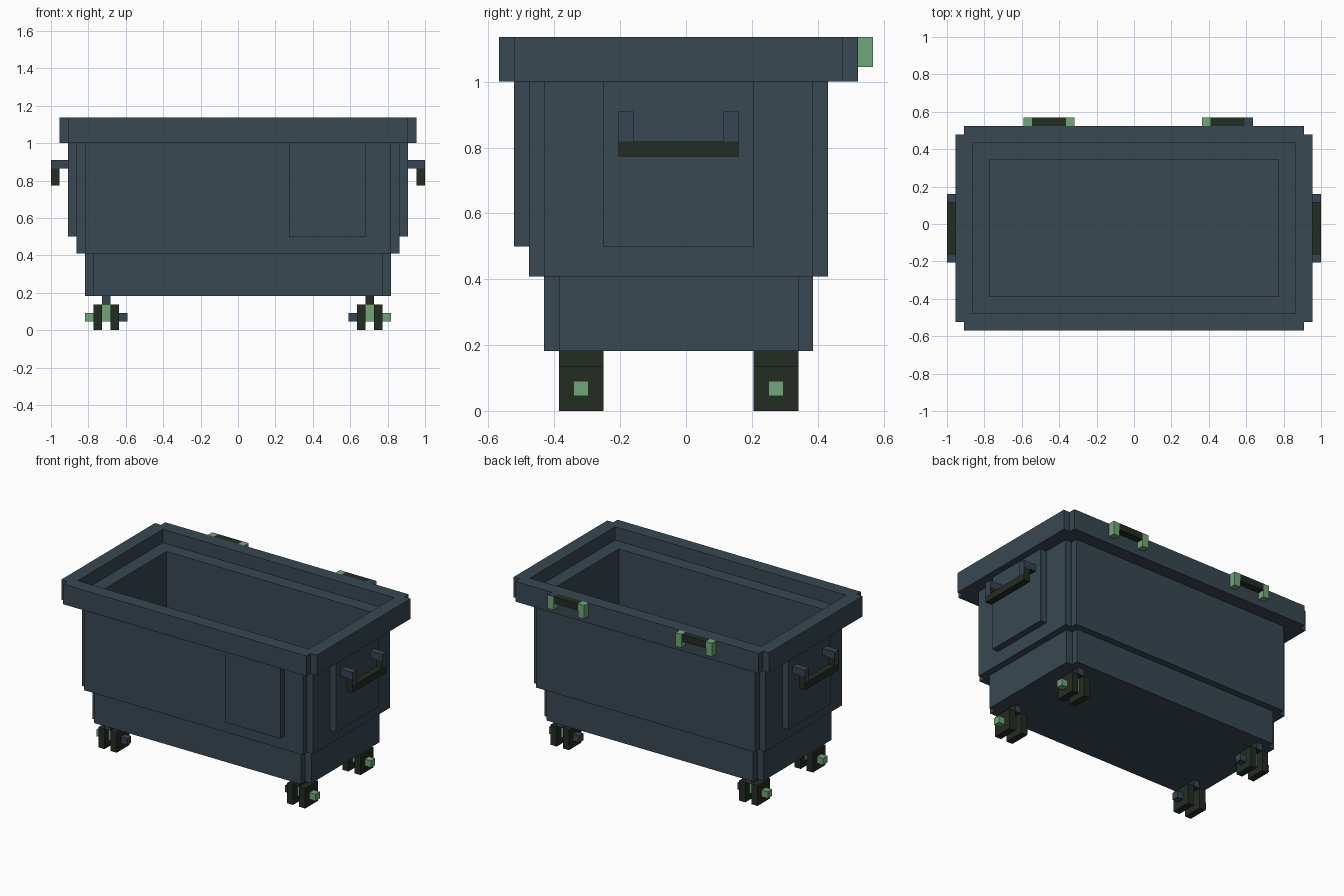
import bpy, bmesh

if "Cube" in bpy.data.objects:
    bpy.data.objects.remove(bpy.data.objects["Cube"])

U = 1 / 22  # one block of the blocky grid


def material(name, rgb):
    m = bpy.data.materials.new(name)
    m.diffuse_color = (*rgb, 1)
    m.use_nodes = True
    m.node_tree.nodes["Principled BSDF"].inputs["Base Color"].default_value = m.diffuse_color
    return m


SLATE = material("slate", (0.040, 0.065, 0.083))
STEEL = material("blue_slate", (0.037, 0.058, 0.086))
DARK = material("dark_olive", (0.0170, 0.0255, 0.0160))
GREEN = material("soft_green", (0.165, 0.380, 0.193))


def finish(name, bm, mats, rule=None):
    bmesh.ops.recalc_face_normals(bm, faces=bm.faces)
    bm.normal_update()
    if rule:
        for f in bm.faces:
            f.material_index = 1 if rule(f.normal) else 0
    me = bpy.data.meshes.new(name)
    bm.to_mesh(me)
    bm.free()
    for m in mats:
        me.materials.append(m)
    ob = bpy.data.objects.new(name, me)
    bpy.context.collection.objects.link(ob)
    return ob


def box(name, x, y, z, mats, rule=None):
    """Block between grid limits; faces where rule(normal) holds get the second colour."""
    bm = bmesh.new()
    for v in bmesh.ops.create_cube(bm, size=1)["verts"]:
        v.co = [U * ((a + b) / 2 + c * abs(b - a)) for c, (a, b) in zip(v.co, (x, y, z))]
    return finish(name, bm, mats, rule)


def ring(bm, hx, hy, notch, z):
    """Rectangle outline with square-notched corners (bin is centred on y = -0.5)."""
    pts = []
    for sx, sy in ((1, -1), (1, 1), (-1, 1), (-1, -1)):
        corner = [(hx - notch, hy), (hx - notch, hy - notch), (hx, hy - notch)]
        if sx * sy > 0:
            corner.reverse()
        pts += [(sx * px, sy * py - 0.5) for px, py in corner]
    return [bm.verts.new((px * U, py * U, z * U)) for px, py in pts]


# Bin shell: stepped outside, rim, inner ledge and cavity in one closed skin
bm = bmesh.new()
sections = [(18, 9, 1, 4), (18, 9, 1, 9), (19, 10, 1, 9), (19, 10, 1, 22),
            (21, 12, 1, 22), (21, 12, 1, 25), (19, 10, 0, 25), (19, 10, 0, 23),
            (17, 8, 0, 23), (17, 8, 0, 5)]
rings = [ring(bm, *s) for s in sections]
for a, b in zip(rings, rings[1:]):
    for i in range(12):
        j = (i + 1) % 12
        bm.faces.new((a[i], a[j], b[j], b[i]))
bm.faces.new(rings[0])
bm.faces.new(rings[-1])
bmesh.ops.remove_doubles(bm, verts=bm.verts, dist=1e-4)
finish("bin_shell", bm, [SLATE])

# Raised front panel
box("front_panel", (6, 15), (-11.5, -10.5), (11, 22), [SLATE])

for s, side in ((-1, "left"), (1, "right")):
    def sx(a, b, s=s):
        return tuple(sorted((s * a, s * b)))

    # Raised end panel and its handle
    box(side + "_end_panel", sx(19, 20), (-5.5, 4.5), (11, 22), [SLATE])
    for y in (-4.5, 2.5):
        box(side + "_handle_arm", sx(20, 22), (y, y + 1), (19, 20), [STEEL, DARK],
            lambda n: n.z < -0.5)
        box(side + "_handle_drop", sx(21, 22), (y, y + 1), (18, 19), [STEEL, DARK],
            lambda n: abs(n.x) < 0.5)
    box(side + "_handle_grip", sx(21, 22), (-4.5, 3.5), (17, 18), [DARK])

    # Casters: twin square wheels, fork, stem and axle ends
    for y, end in ((-8.5, "front"), (4.5, "back")):
        p = f"{end}_{side}_caster_"
        for x in (14, 16):
            box(p + "wheel", sx(x, x + 1), (y, y + 3), (0, 3), [DARK])
        box(p + "fork", sx(15, 16), (y + 1, y + 2), (1, 3), [GREEN])
        box(p + "stem", sx(15, 16), (y, y + 3), (3, 4), [STEEL, DARK],
            lambda n: n.x > 0.5 or n.z < -0.5 or (s > 0 and n.y < -0.5))
        box(p + "axle_outer", sx(17, 18), (y + 1, y + 2), (1, 2), [GREEN])
        box(p + "axle_inner", sx(13, 14), (y + 1, y + 2), (1, 2), [STEEL])

# Hinges on the back of the rim: two lugs and a pin each
for x, side in ((-13, "left"), (8, "right")):
    for k in (0, 5):
        steel_top = side == "right" and k == 5
        box(side + "_hinge_lug", (x + k, x + k + 1), (11.5, 12.5), (23, 25), [GREEN, STEEL],
            lambda n: steel_top and n.z > 0.5)
    box(side + "_hinge_pin", (x + 1, x + 5), (11.5, 12.5), (24, 25), [DARK])
